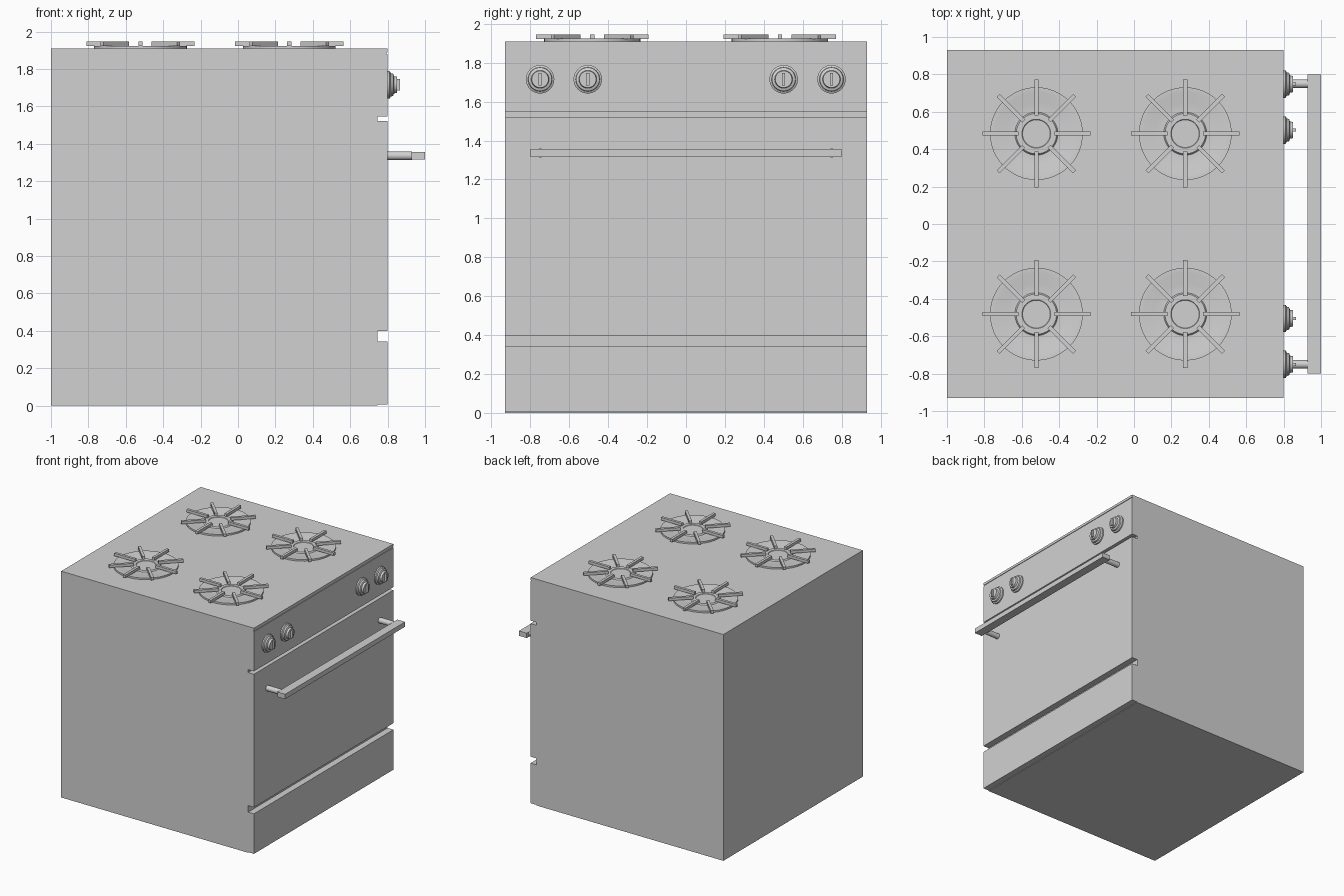
import bpy, bmesh, math
from mathutils import Matrix

if "Cube" in bpy.data.objects:
    bpy.data.objects.remove(bpy.data.objects["Cube"])

grey = bpy.data.materials.new("light_grey")
grey.diffuse_color = (0.64, 0.64, 0.64, 1)
grey.use_nodes = True
grey.node_tree.nodes["Principled BSDF"].inputs["Base Color"].default_value = grey.diffuse_color


def finish(bm, name, smooth=False):
    bmesh.ops.recalc_face_normals(bm, faces=bm.faces)
    me = bpy.data.meshes.new(name)
    bm.to_mesh(me)
    bm.free()
    me.materials.append(grey)
    ob = bpy.data.objects.new(name, me)
    bpy.context.collection.objects.link(ob)
    if smooth:
        bpy.ops.object.select_all(action='DESELECT')
        ob.select_set(True)
        bpy.context.view_layer.objects.active = ob
        bpy.ops.object.shade_smooth_by_angle(angle=math.radians(30))
    return ob


def add_box(bm, x0, x1, y0, y1, z0, z1, rot=Matrix()):
    m = (rot @ Matrix.Translation(((x0 + x1) / 2, (y0 + y1) / 2, (z0 + z1) / 2))
         @ Matrix.Diagonal((x1 - x0, y1 - y0, z1 - z0, 1)))
    bmesh.ops.create_cube(bm, size=1, matrix=m)


def box(name, *dims):
    bm = bmesh.new()
    add_box(bm, *dims)
    return finish(bm, name)


def lathe(name, profile, matrix, n=40):
    """Revolve (radius, height) points about local z, then place."""
    bm = bmesh.new()
    vs = [bm.verts.new((r, 0, h)) for r, h in profile]
    es = [bm.edges.new(p) for p in zip(vs, vs[1:])]
    bmesh.ops.spin(bm, geom=vs + es, cent=(0, 0, 0), axis=(0, 0, 1),
                   angle=2 * math.pi, steps=n, use_duplicate=False)
    bmesh.ops.remove_doubles(bm, verts=bm.verts, dist=1e-5)
    bm.transform(matrix)
    return finish(bm, name, True)


W = 0.93
# Cabinet and front panels
box("cabinet", -1, 0.746, -W, W, 0, 1.91)
box("top_trim", 0.746, 0.80, -W, W, 1.889, 1.91)
box("trim_seam", 0.746, 0.795, -W, W, 1.88, 1.889)
box("control_panel", 0.746, 0.80, -W, W, 1.546, 1.88)
box("oven_door", 0.746, 0.80, -W, W, 0.398, 1.521)
box("drawer", 0.746, 0.80, -W, W, 0.005, 0.343)

# Door handle
box("handle_bar", 0.927, 1.0, -0.8, 0.8, 1.315, 1.356)
TO_X = Matrix.Rotation(math.pi / 2, 4, 'Y')
for s in (-1, 1):
    lathe("handle_post", [(0, 0), (0.023, 0), (0.023, 0.13), (0, 0.13)],
          Matrix.Translation((0.799, s * 0.75, 1.336)) @ TO_X, 24)

# Control knobs with a raised grip
KNOB = [(0, 0), (0.073, 0), (0.073, 0.012), (0.062, 0.018), (0.060, 0.030),
        (0.046, 0.035), (0.043, 0.052), (0, 0.052)]
for y in (-0.75, -0.505, 0.502, 0.748):
    lathe("knob", KNOB, Matrix.Translation((0.799, y, 1.715)) @ TO_X)
    box("knob_grip", 0.84, 0.867, y - 0.008, y + 0.008, 1.684, 1.746)

# Burners: ring with shallow dish and cap, plus eight-armed grate
DISH = [(0.248, 1.909), (0.248, 1.924), (0.222, 1.924), (0.168, 1.912),
        (0.115, 1.912), (0.108, 1.922), (0.077, 1.922), (0.074, 1.918), (0, 1.918)]
for x in (-0.522, 0.274):
    for y in (-0.482, 0.483):
        place = Matrix.Translation((x, y, 0))
        lathe("burner_dish", DISH, place, 48)
        bm = bmesh.new()
        for i in range(8):
            add_box(bm, 0.096, 0.289, -0.011, 0.011, 1.923, 1.946,
                    place @ Matrix.Rotation(i * math.pi / 4, 4, 'Z'))
        finish(bm, "burner_grate")
